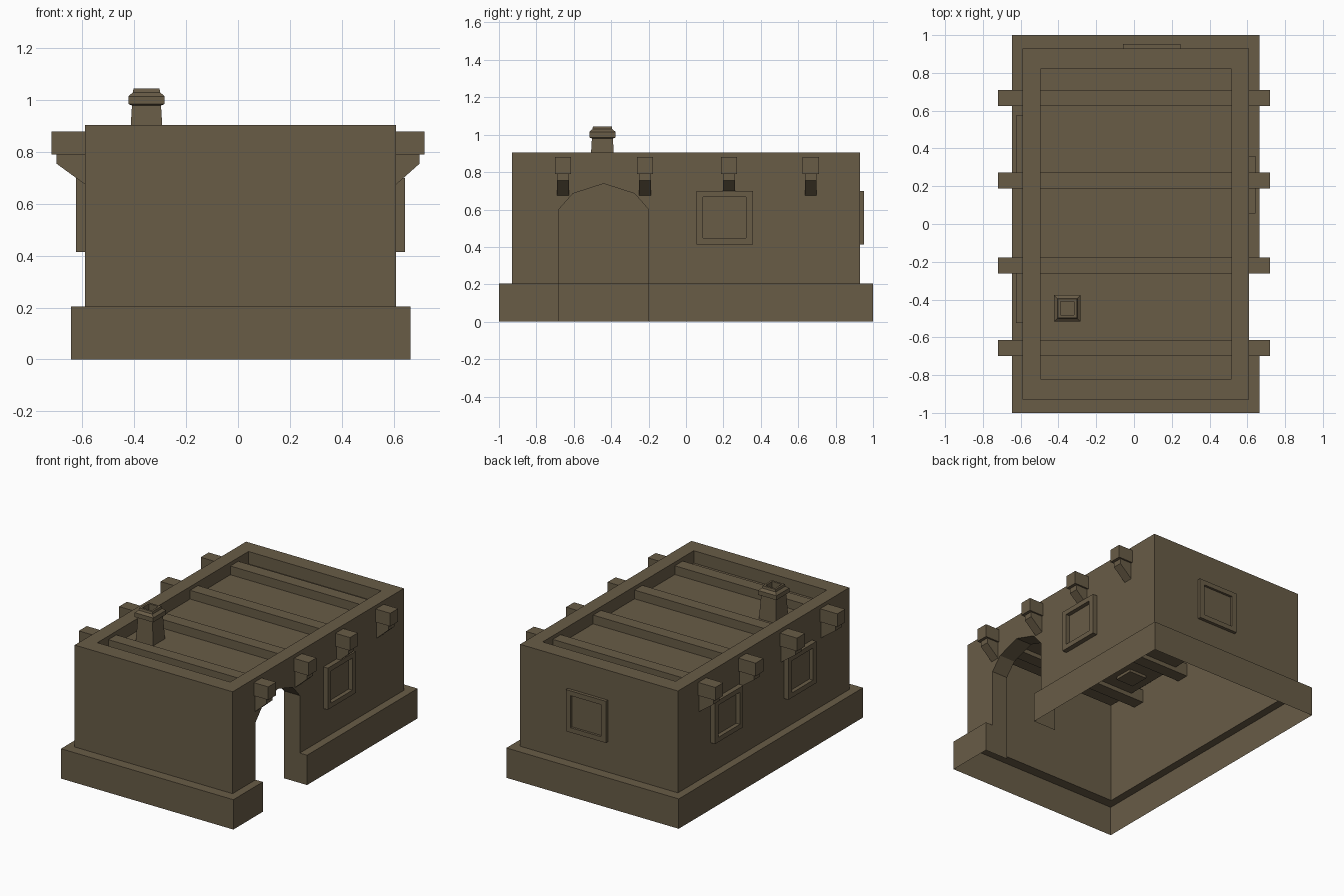
import bpy, bmesh
from mathutils import Vector

old = bpy.data.objects.get("Cube")
if old:
    bpy.data.objects.remove(old, do_unlink=True)

# One earthy plaster colour
COLOUR = (0.14, 0.107, 0.062, 1)
mat = bpy.data.materials.new("brown_plaster")
mat.use_nodes = True
mat.diffuse_color = COLOUR
bsdf = mat.node_tree.nodes["Principled BSDF"]
bsdf.inputs["Base Color"].default_value = COLOUR
bsdf.inputs["Roughness"].default_value = 0.9

CX = 0.01            # centre of the walls
BASE_X, WALL_X, PIT_X = 0.655, 0.60, 0.505
BASE_Z, ROOF_Z, FLOOR_Z = 0.205, 0.905, 0.82
DOOR_INNER = 0.49


def finish(name, bm, fix=True):
    bmesh.ops.remove_doubles(bm, verts=bm.verts, dist=1e-5)
    if fix:
        bmesh.ops.recalc_face_normals(bm, faces=bm.faces)
    mesh = bpy.data.meshes.new(name)
    bm.to_mesh(mesh)
    bm.free()
    mesh.materials.append(mat)
    obj = bpy.data.objects.new(name, mesh)
    bpy.context.collection.objects.link(obj)
    return obj


def poly(bm, pts):
    return bm.faces.new([bm.verts.new(p) for p in pts])


def rect(cx, cy, hx, hy, z):
    return [(cx + a * hx, cy + b * hy, z)
            for a, b in ((1, -1), (1, 1), (-1, 1), (-1, -1))]


def loft(bm, rings, skip=()):
    """Join stacked rectangles; skip holds (ring, side) pairs left open."""
    for i, (lo, hi) in enumerate(zip(rings, rings[1:])):
        for s in range(4):
            if (i, s) not in skip:
                t = (s + 1) % 4
                poly(bm, (lo[s], lo[t], hi[t], hi[s]))


def box(name, x0, x1, y0, y1, z0, z1):
    bm = bmesh.new()
    cx, cy, hx, hy = (x0 + x1) / 2, (y0 + y1) / 2, (x1 - x0) / 2, (y1 - y0) / 2
    rings = [rect(cx, cy, hx, hy, z) for z in (z0, z1)]
    loft(bm, rings)
    poly(bm, rings[0][::-1])
    poly(bm, rings[1])
    return finish(name, bm)


# House shell: plinth, ledge, walls, parapet and sunken roof
bm = bmesh.new()
rings = [rect(CX, 0, hx, hy, z) for hx, hy, z in (
    (BASE_X, 1.0, 0), (BASE_X, 1.0, BASE_Z), (WALL_X, 0.93, BASE_Z),
    (WALL_X, 0.93, ROOF_Z), (PIT_X, 0.82, ROOF_Z), (PIT_X, 0.82, FLOOR_Z))]
loft(bm, rings, skip={(0, 0), (1, 0), (2, 0)})
poly(bm, rings[-1])

# Door side, cut round the pointed arch
arch = [(-0.68, 0.6), (-0.605, 0.685), (-0.44, 0.738), (-0.275, 0.685), (-0.2, 0.6)]
bx, wx = CX + BASE_X, CX + WALL_X
d0, d1 = arch[0][0], arch[-1][0]
outline = [(-0.93, BASE_Z), (d0, BASE_Z)] + arch + [
    (d1, BASE_Z), (0.93, BASE_Z), (0.93, ROOF_Z), (-0.93, ROOF_Z)]
poly(bm, [(wx, y, z) for y, z in outline])
for edge, inner, door in ((-1, -0.93, d0), (1, 0.93, d1)):
    poly(bm, [(bx, edge, 0), (bx, door, 0), (bx, door, BASE_Z), (bx, edge, BASE_Z)][::-int(edge)])
    poly(bm, [(bx, edge, BASE_Z), (bx, door, BASE_Z),
              (wx, door, BASE_Z), (wx, inner, BASE_Z)][::-int(edge)])
bmesh.ops.remove_doubles(bm, verts=bm.verts, dist=1e-5)
bmesh.ops.recalc_face_normals(bm, faces=bm.faces)
# Keep the roof facing up
bm.faces.ensure_lookup_table()
roof = max((f for f in bm.faces if abs(f.normal.z) > 0.9), key=lambda f: f.calc_area())
if roof.normal.z < 0:
    bmesh.ops.reverse_faces(bm, faces=bm.faces)
finish("house_shell", bm, fix=False)

# Door reveal running inwards
bm = bmesh.new()
for y, z, flip in ((d0, 0.6, 1), (d1, 0.6, -1)):
    poly(bm, [(bx, y, 0), (bx, y, BASE_Z), (wx, y, BASE_Z), (wx, y, z),
              (DOOR_INNER, y, z), (DOOR_INNER, y, 0)][::flip])
for (ya, za), (yb, zb) in zip(arch, arch[1:]):
    poly(bm, [(wx, ya, za), (wx, yb, zb), (DOOR_INNER, yb, zb), (DOOR_INNER, ya, za)])
finish("door_reveal", bm, fix=False)

# Roof beams with slanted brackets under both ends
for n, y in enumerate((-0.657, -0.22, 0.23, 0.667), 1):
    box(f"roof_beam_{n}", -0.72, 0.72, y - 0.043, y + 0.043, 0.79, 0.88)
    for side, word in ((1, "left"), (-1, "right")):
        wall = CX + side * WALL_X
        prof = [(wall, 0.675), (side * 0.70, 0.755), (side * 0.70, 0.79), (wall, 0.79)]
        bm = bmesh.new()
        a, b = ([(x, y + s * 0.032, z) for x, z in prof] for s in (-1, 1))
        poly(bm, a)
        poly(bm, b)
        for i in range(4):
            j = (i + 1) % 4
            poly(bm, (a[i], a[j], b[j], b[i]))
        finish(f"{word}_bracket_{n}", bm)


# Windows: raised frame with a sunken pane
def window(name, centre, along, out, depth):
    along, out, c = Vector(along), Vector(out), Vector(centre)

    def ring(w, h, d):
        return [c + along * (a * w) + Vector((0, 0, b * h)) + out * d
                for a, b in ((-1, -1), (1, -1), (1, 1), (-1, 1))]
    rs = [ring(0.152, 0.143, 0), ring(0.152, 0.143, depth),
          ring(0.115, 0.11, depth), ring(0.115, 0.11, 0.006)]
    bm = bmesh.new()
    loft(bm, rs)
    poly(bm, rs[-1])
    poly(bm, rs[0])
    finish(name, bm)


WZ = 0.557
window("left_window", (wx, 0.207, WZ), (0, 1, 0), (1, 0, 0), 0.034)
for name, y in (("right_front_window", -0.373), ("right_back_window", 0.422)):
    window(name, (CX - WALL_X, y, WZ), (0, -1, 0), (-1, 0, 0), 0.034)
window("back_window", (0.095, 0.93, WZ), (-1, 0, 0), (0, 1, 0), 0.022)

# Square chimney with a collar and a hollow top
bm = bmesh.new()
steps = [(0.067, 0.80), (0.056, 0.98), (0.07, 0.985), (0.07, 1.015), (0.053, 1.03),
         (0.05, 1.045), (0.036, 1.045), (0.036, 1.0)]
rings = [rect(-0.353, -0.447, h, h, z) for h, z in steps]
loft(bm, rings)
poly(bm, rings[0])
poly(bm, rings[-1])
finish("chimney", bm)
